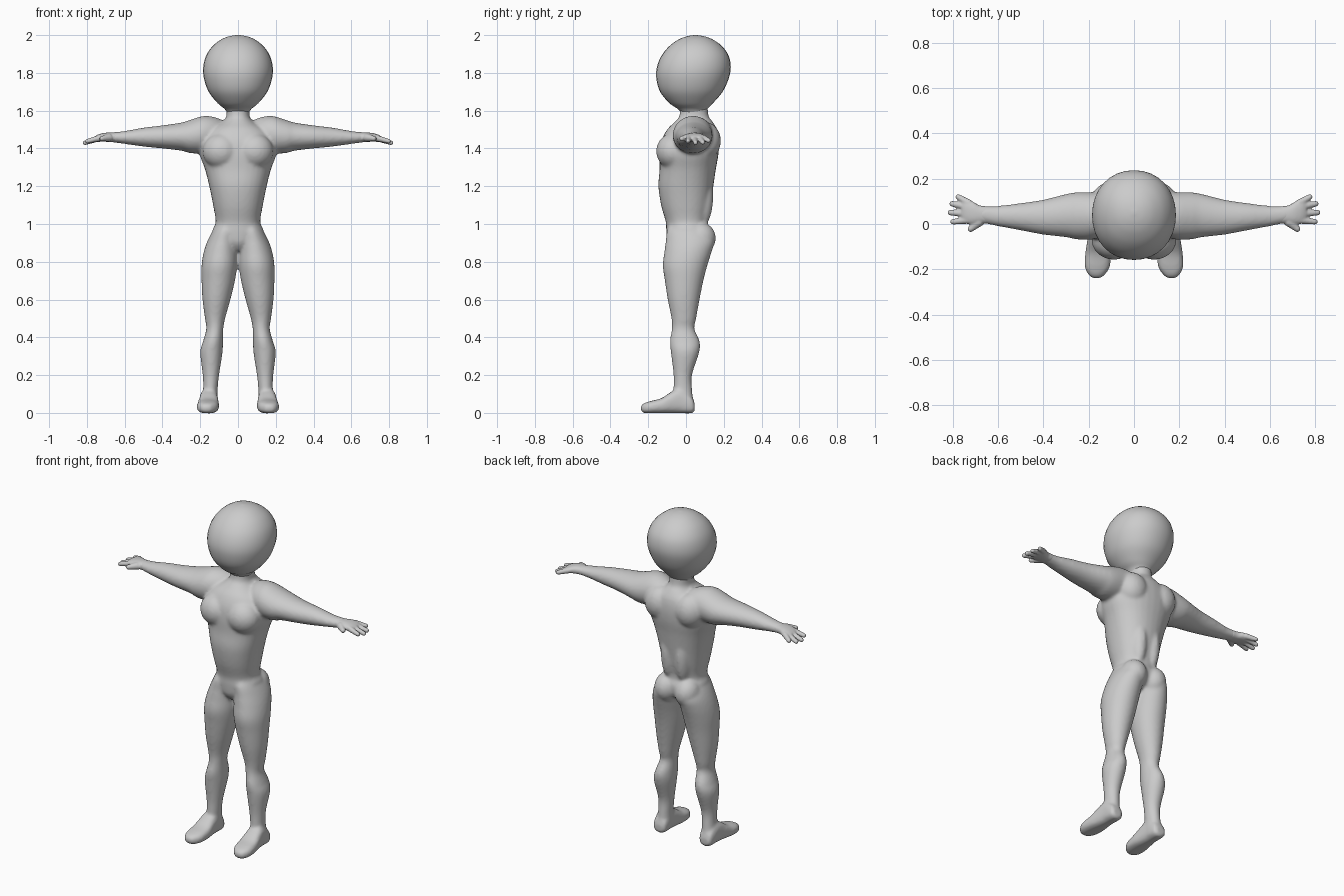
import bpy, bmesh, math
from mathutils import Vector, Matrix

cube = bpy.data.objects.get("Cube")
if cube:
    bpy.data.objects.remove(cube, do_unlink=True)

skin = bpy.data.materials.new("light grey")
skin.use_nodes = True
GREY = (0.6, 0.6, 0.6, 1)
skin.diffuse_color = GREY
skin.node_tree.nodes["Principled BSDF"].inputs["Base Color"].default_value = GREY

SEGMENTS = 32
STEPS = 5


def smooth_path(stations):
    """Catmull-Rom interpolation of the cross-section stations."""
    result = []
    last = len(stations) - 1
    for i in range(last):
        before, start = stations[max(i - 1, 0)], stations[i]
        end, after = stations[i + 1], stations[min(i + 2, last)]
        for step in range(STEPS):
            t = step / STEPS
            result.append([
                b + t / 2 * (c - a + t * (2*a - 5*b + 4*c - d + t * (3*(b - c) + d - a)))
                for a, b, c, d in zip(before, start, end, after)])
    return result + [list(stations[-1])]


def loft(bm, axis, stations, power=2.0):
    """Skin rounded sections; a station is position, then two low/high pairs."""
    rings = []
    for pos, a0, a1, b0, b1 in smooth_path(stations):
        ring = []
        for k in range(SEGMENTS):
            angle = math.tau * k / SEGMENTS
            ca, sa = math.cos(angle), math.sin(angle)
            u = math.copysign(abs(ca) ** (2 / power), ca)
            v = math.copysign(abs(sa) ** (2 / power), sa)
            p = [(a0 + a1 + u * (a1 - a0)) / 2, (b0 + b1 + v * (b1 - b0)) / 2]
            p.insert("xyz".index(axis), pos)
            ring.append(bm.verts.new(p))
        rings.append(ring)
    for low, high in zip(rings, rings[1:]):
        for k in range(SEGMENTS):
            n = (k + 1) % SEGMENTS
            bm.faces.new((low[k], low[n], high[n], high[k]))
    bm.faces.new(rings[0])
    bm.faces.new(rings[-1])


def ball(bm, centre, radii):
    matrix = Matrix.Translation(centre) @ Matrix.Diagonal((*radii, 1))
    bmesh.ops.create_uvsphere(bm, u_segments=24, v_segments=16, radius=1, matrix=matrix)


def finger(bm, root, tip, r0, r1):
    """Tapered capsule from the palm to the finger tip."""
    root, tip = Vector(root), Vector(tip)
    line = tip - root
    turn = line.to_track_quat("Z", "Y").to_matrix().to_4x4()
    bmesh.ops.create_cone(bm, cap_ends=True, segments=16, radius1=r0, radius2=r1,
                          depth=line.length,
                          matrix=Matrix.Translation((root + tip) / 2) @ turn)
    ball(bm, tip, (r1, r1, r1))


def mirror(bm):
    """Add the opposite side across x = 0."""
    copy = bmesh.ops.duplicate(bm, geom=bm.verts[:] + bm.edges[:] + bm.faces[:])
    for item in copy["geom"]:
        if isinstance(item, bmesh.types.BMVert):
            item.co.x = -item.co.x


def finish(bm, name, voxel=None, relax=0):
    bmesh.ops.recalc_face_normals(bm, faces=bm.faces[:])
    mesh = bpy.data.meshes.new(name)
    bm.to_mesh(mesh)
    bm.free()
    obj = bpy.data.objects.new(name, mesh)
    bpy.context.collection.objects.link(obj)
    mesh.materials.append(skin)
    mesh.shade_smooth()
    if voxel:
        fuse = obj.modifiers.new("fuse", "REMESH")
        fuse.mode = "VOXEL"
        fuse.voxel_size = voxel
        fuse.use_smooth_shade = True
        blend = obj.modifiers.new("blend", "SMOOTH")
        blend.factor = 0.5
        blend.iterations = relax
    return obj


# Limbs and paired muscles, made on the left and mirrored
body = bmesh.new()
loft(body, "z", [  # leg
    (1.02, .01, .09, -.07, .08),
    (.97, .002, .13, -.1, .125),
    (.91, 0, .162, -.107, .15),
    (.85, 0, .182, -.115, .135),
    (.78, .004, .193, -.123, .113),
    (.7, .016, .193, -.112, .092),
    (.6, .04, .188, -.097, .072),
    (.5, .068, .175, -.077, .054),
    (.445, .078, .168, -.075, .045),
    (.38, .08, .185, -.085, .072),
    (.32, .082, .2, -.08, .07),
    (.2, .1, .187, -.066, .032),
    (.12, .108, .185, -.066, .033),
    (.05, .108, .195, -.06, .04),
    (.015, .112, .195, -.055, .035)])
loft(body, "y", [  # foot
    (.046, .13, .18, .01, .05),
    (.03, .112, .195, -.002, .085),
    (-.03, .108, .2, -.002, .13),
    (-.08, .104, .207, -.002, .11),
    (-.13, .1, .215, -.002, .078),
    (-.19, .107, .217, -.002, .062),
    (-.225, .13, .2, 0, .05),
    (-.24, .15, .18, .015, .035)], 2.7)
loft(body, "x", [  # arm
    (.05, .02, .11, 1.43, 1.53),
    (.11, -.04, .14, 1.4, 1.562),
    (.18, -.068, .14, 1.375, 1.572),
    (.25, -.068, .14, 1.375, 1.552),
    (.3, -.058, .132, 1.388, 1.537),
    (.4, -.047, .107, 1.4, 1.522),
    (.5, -.028, .092, 1.41, 1.51),
    (.6, -.01, .08, 1.424, 1.492),
    (.66, .002, .08, 1.432, 1.486),
    (.69, .002, .08, 1.435, 1.484)])
ball(body, (.088, -.068, 1.385), (.1, .09, .095))    # chest muscle
ball(body, (.068, .075, .925), (.072, .083, .085))   # buttock
ball(body, (.1, .1, 1.44), (.09, .085, .1))          # shoulder blade
ball(body, (.045, .08, 1.15), (.05, .065, .17))      # lower back muscle
mirror(body)

# Torso and neck
loft(body, "z", [
    (.86, -.04, .04, -.07, .07),
    (.9, -.1, .1, -.098, .12),
    (.96, -.136, .136, -.105, .13),
    (1.01, -.118, .118, -.107, .115),
    (1.1, -.132, .132, -.132, .13),
    (1.2, -.152, .152, -.146, .145),
    (1.29, -.175, .175, -.14, .158),
    (1.37, -.203, .203, -.14, .172),
    (1.44, -.2, .2, -.13, .175),
    (1.5, -.155, .155, -.1, .165),
    (1.54, -.085, .085, -.06, .142),
    (1.57, -.062, .062, -.036, .12),
    (1.63, -.062, .062, -.03, .115)], 2.2)
finish(body, "body", .009, 7)

# Hands: palm, four fingers and a thumb
hands = bmesh.new()
loft(hands, "x", [
    (.645, .002, .078, 1.433, 1.484),
    (.68, .002, .082, 1.434, 1.484),
    (.71, -.002, .098, 1.436, 1.482),
    (.74, .002, .104, 1.435, 1.474),
    (.76, .015, .095, 1.437, 1.463)], 2.3)
for y0, x1, y1, z1 in [(.09, .775, .119, 1.442), (.073, .802, .089, 1.432),
                       (.045, .81, .05, 1.43), (.018, .798, .01, 1.438)]:
    finger(hands, (.725, y0, 1.457), (x1, y1, z1), .017, .0125)
finger(hands, (.68, .012, 1.458), (.72, -.022, 1.452), .022, .014)
mirror(hands)
finish(hands, "hands", .005, 4)

# Head
head = bmesh.new()
loft(head, "z", [
    (1.585, -.055, .055, -.02, .1),
    (1.61, -.072, .072, -.045, .115),
    (1.64, -.108, .108, -.088, .143),
    (1.7, -.155, .155, -.137, .194),
    (1.77, -.18, .18, -.157, .226),
    (1.83, -.184, .184, -.154, .237),
    (1.89, -.169, .169, -.13, .226),
    (1.94, -.136, .136, -.09, .192),
    (1.975, -.092, .092, -.042, .145),
    (1.993, -.05, .05, .002, .1),
    (2.0, -.008, .008, .042, .058)], 2.1)
finish(head, "head")
